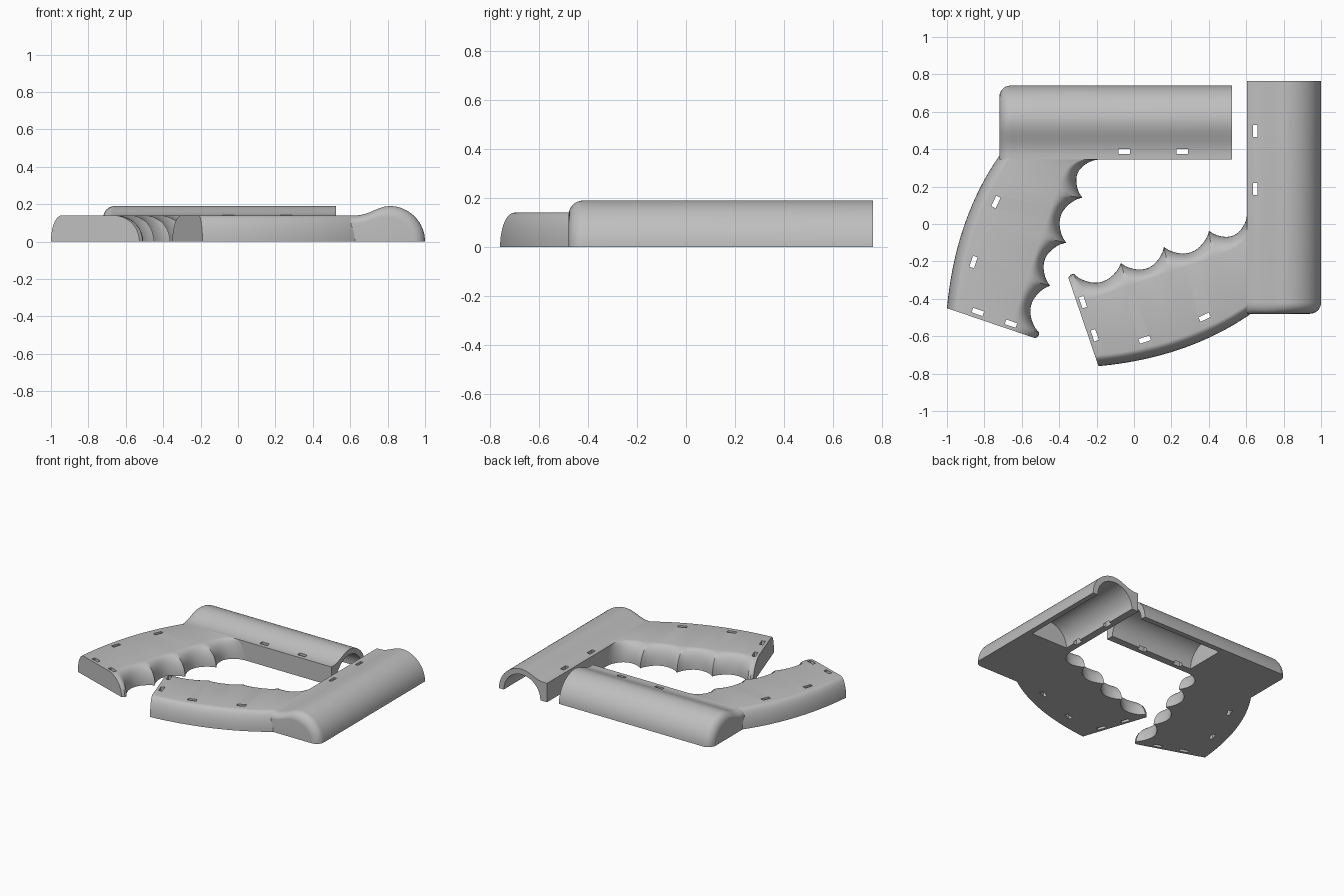
import bpy, bmesh, math
from mathutils import Vector, Matrix

cube = bpy.data.objects.get("Cube")
if cube:
    bpy.data.objects.remove(cube, do_unlink=True)

grey = bpy.data.materials.new("plain_grey")
grey.use_nodes = True
colour = (0.52, 0.52, 0.52, 1)
grey.diffuse_color = colour
grey.node_tree.nodes["Principled BSDF"].inputs["Base Color"].default_value = colour

LENGTH, WIDTH, TOP, RADIUS = 1.245, 0.395, 0.14, 0.19
AXIS = 0.205          # barrel axis, measured from the flange edge
END_ROUND = 0.06


def new_object(name, bm):
    bmesh.ops.recalc_face_normals(bm, faces=bm.faces)
    mesh = bpy.data.meshes.new(name)
    bm.to_mesh(mesh)
    bm.free()
    mesh.materials.append(grey)
    ob = bpy.data.objects.new(name, mesh)
    bpy.context.collection.objects.link(ob)
    return ob


def loft(name, sections):
    """Skin a list of closed sections and cap both ends."""
    bm = bmesh.new()
    rings = [[bm.verts.new(p) for p in s] for s in sections]
    n = len(rings[0])
    for a, b in zip(rings, rings[1:]):
        for i in range(n):
            j = (i + 1) % n
            bm.faces.new((a[i], a[j], b[j], b[i]))
    bm.faces.new(rings[0])
    bm.faces.new(rings[-1])
    return new_object(name, bm)


def cut(ob, cutter):
    mod = ob.modifiers.new("cut", 'BOOLEAN')
    mod.operation, mod.solver, mod.object = 'DIFFERENCE', 'EXACT', cutter
    bpy.ops.object.select_all(action='DESELECT')
    bpy.context.view_layer.objects.active = ob
    ob.select_set(True)
    bpy.ops.object.modifier_apply(modifier=mod.name)
    bpy.data.objects.remove(cutter, do_unlink=True)


def slot(u, v, degrees):
    bm = bmesh.new()
    turn = Matrix.Translation((u, v, 0.1)) @ Matrix.Rotation(math.radians(degrees), 4, 'Z')
    bmesh.ops.create_cube(bm, size=1, matrix=turn @ Matrix.Diagonal((0.062, 0.026, 0.5, 1)))
    return new_object("slot_cutter", bm)


# Barrel: half-round shell with a side flange and a rounded closed end
def barrel():
    profile = [(0, 0), (0, TOP), (0.03, TOP), (0.05, 0.142), (0.075, 0.148), (0.1, 0.157),
               (0.125, 0.168), (0.15, 0.178), (0.175, 0.186)]
    for i in range(17):
        a = math.radians(90 * (1 - i / 16))
        profile.append((AXIS + RADIUS * math.cos(a), RADIUS * math.sin(a)))
    stations = []
    for i in range(9):
        a = math.pi / 2 * i / 8
        stations.append((END_ROUND * (1 - math.cos(a)), END_ROUND * (1 - math.sin(a))))
    stations.append((LENGTH, 0))
    sections = [[(u, v * (1 - d / WIDTH), z * (1 - d / RADIUS)) for v, z in profile]
                for u, d in stations]
    ob = loft("barrel", sections)
    # open bore on the underside
    bm = bmesh.new()
    depth = 1.0
    place = Matrix.Translation((0.56 + depth / 2, AXIS, 0)) @ Matrix.Rotation(math.pi / 2, 4, 'Y')
    bmesh.ops.create_cone(bm, cap_ends=True, segments=48, radius1=0.15, radius2=0.15,
                          depth=depth, matrix=place)
    cut(ob, new_object("bore_cutter", bm))
    for u in (0.667, 0.977):
        cut(ob, slot(u, 0.043, 0))
    return ob


# Grip: curved back edge, four finger scoops, flat base
def grip():
    crests = [Vector(p) for p in ((0.533, 0), (0.443, -0.204), (0.357, -0.445),
                                  (0.271, -0.675), (0.213, -0.926))]
    fingers = [Vector((0.533, 0.03))]
    steps = 14
    for a, b in zip(crests, crests[1:]):
        along = (b - a).normalized()
        inward = Vector((along.y, -along.x))
        for i in range(steps):
            s = i / steps
            fingers.append(a.lerp(b, s) + inward * 0.075 * math.sin(math.pi * s) ** 0.75)
    fingers += [crests[-1], Vector((0.21, -0.943)), Vector((0.193, -0.956))]

    back = [Vector(p) for p in ((0, 0.02), (-0.236, -0.32), (-0.28, -0.795))]
    sections = []
    for f in fingers:
        t = max(0, f.y / fingers[-1].y)
        o = back[0] * (1 - t) ** 2 + back[1] * 2 * t * (1 - t) + back[2] * t * t
        if f.y > 0:
            o = Vector((0.015, 0.03))
        # where the flat top gives way to the finger rounding
        edge_o, edge_f = (p.x - 0.364 - 0.34 * p.y for p in (o, f))
        k = edge_o / (edge_o - edge_f)
        k += (0.88 - k) * min(1, max(0, 1 + f.y / 0.12))
        inner = o.lerp(f, k)
        across = (f - o).normalized()
        ring = []
        for i in range(10):
            a = math.pi / 2 * i / 9
            p = o + across * 0.06 * (1 - math.cos(a))
            ring.append((p.x, p.y, TOP * math.sin(a)))
        for i in range(10):
            a = math.pi / 2 * i / 9
            p = inner.lerp(f, math.sin(a))
            ring.append((p.x, p.y, TOP * max(0, math.cos(a))))
        sections.append(ring)
    ob = loft("grip", sections)
    for place in ((-0.018, -0.227, 65), (-0.138, -0.548, 72),
                  (-0.115, -0.815, -19), (0.062, -0.878, -19)):
        cut(ob, slot(*place))
    return ob


# Two mirror-image halves: one lying along x, its mate along y
for part in (barrel(), grip()):
    name = part.name
    mate = part.copy()
    mate.data = part.data.copy()
    bpy.context.collection.objects.link(mate)
    part.name, mate.name = "right_" + name, "left_" + name
    part.data.transform(Matrix.Translation((-0.72, 0.345, 0)))
    swap = Matrix(((0, 1, 0, 0.605), (1, 0, 0, -0.48), (0, 0, 1, 0), (0, 0, 0, 1)))
    mate.data.transform(swap)
    mate.data.flip_normals()
    for ob in (part, mate):
        bpy.ops.object.select_all(action='DESELECT')
        bpy.context.view_layer.objects.active = ob
        ob.select_set(True)
        bpy.ops.object.shade_smooth_by_angle(angle=math.radians(35))
